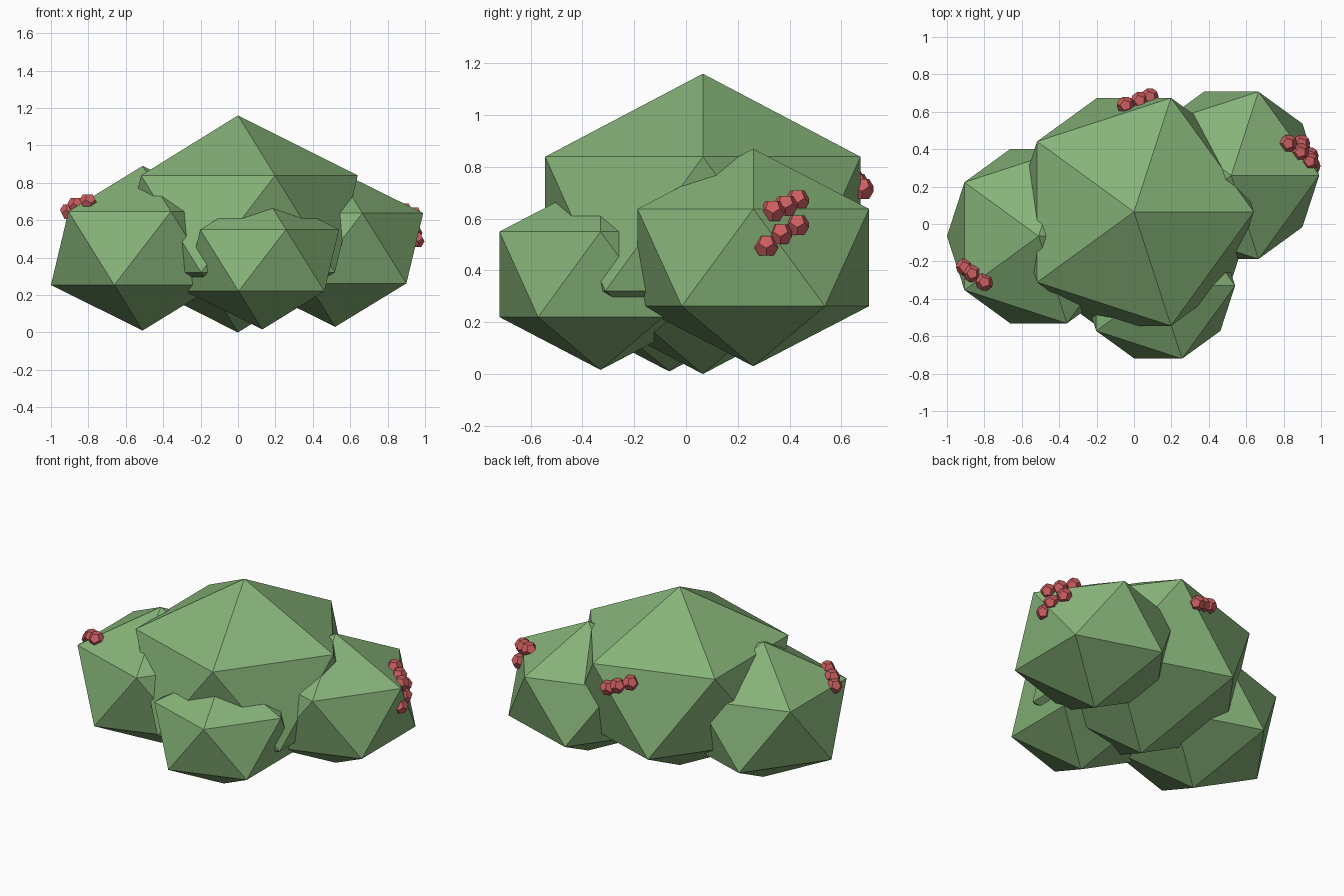
import bpy, bmesh, math

if "Cube" in bpy.data.objects:
    bpy.data.objects.remove(bpy.data.objects["Cube"])


def material(name, rgb):
    m = bpy.data.materials.new(name)
    m.diffuse_color = (*rgb, 1)
    m.use_nodes = True
    m.node_tree.nodes["Principled BSDF"].inputs["Base Color"].default_value = m.diffuse_color
    return m


leaf_green = material("leaf_green", (0.24, 0.45, 0.19))
berry_red = material("berry_red", (0.60, 0.11, 0.115))


def finish(bm, name, mat, loc):
    mesh = bpy.data.meshes.new(name)
    bm.to_mesh(mesh)
    bm.free()
    mesh.materials.append(mat)
    ob = bpy.data.objects.new(name, mesh)
    ob.location = loc
    bpy.context.collection.objects.link(ob)
    return ob


def clump(name, loc, width, height):
    """Flattened twenty-sided foliage clump."""
    bm = bmesh.new()
    bmesh.ops.create_icosphere(bm, subdivisions=1, radius=1)
    bmesh.ops.scale(bm, vec=(width, width, height), verts=bm.verts)
    finish(bm, name, leaf_green, loc)


def berry(name, loc, radius=0.048):
    """Twelve-sided berry, made as the dual of an icosahedron."""
    src = bmesh.new()
    bmesh.ops.create_icosphere(src, subdivisions=1, radius=1)
    bm = bmesh.new()
    for f in src.faces:
        bm.verts.new(f.calc_center_median().normalized() * radius)
    src.free()
    bmesh.ops.convex_hull(bm, input=bm.verts)
    bmesh.ops.dissolve_limit(bm, angle_limit=math.radians(5),
                             verts=bm.verts, edges=bm.edges)
    bmesh.ops.recalc_face_normals(bm, faces=bm.faces)
    finish(bm, name, berry_red, loc)


# Foliage
clump("main_foliage", (0, 0.065, 0.58), 0.716, 0.58)
clump("right_foliage", (0.52, 0.26, 0.45), 0.526, 0.42)
clump("left_foliage", (-0.51, -0.065, 0.45), 0.548, 0.44)
clump("front_foliage", (0.13, -0.33, 0.385), 0.459, 0.369)

# Berry sprigs
sprigs = {
    "left_berry": [(-0.905, -0.23, 0.645), (-0.865, -0.265, 0.68),
                   (-0.80, -0.31, 0.70)],
    "back_berry": [(0.085, 0.68, 0.715), (0.03, 0.66, 0.735),
                   (-0.045, 0.635, 0.765)],
    "right_upper_berry": [(0.825, 0.43, 0.67), (0.89, 0.385, 0.65),
                          (0.94, 0.335, 0.63)],
    "right_lower_berry": [(0.895, 0.43, 0.575), (0.94, 0.365, 0.54),
                          (0.95, 0.31, 0.495)],
}
for name, spots in sprigs.items():
    for i, spot in enumerate(spots, 1):
        berry(f"{name}_{i}", spot)
